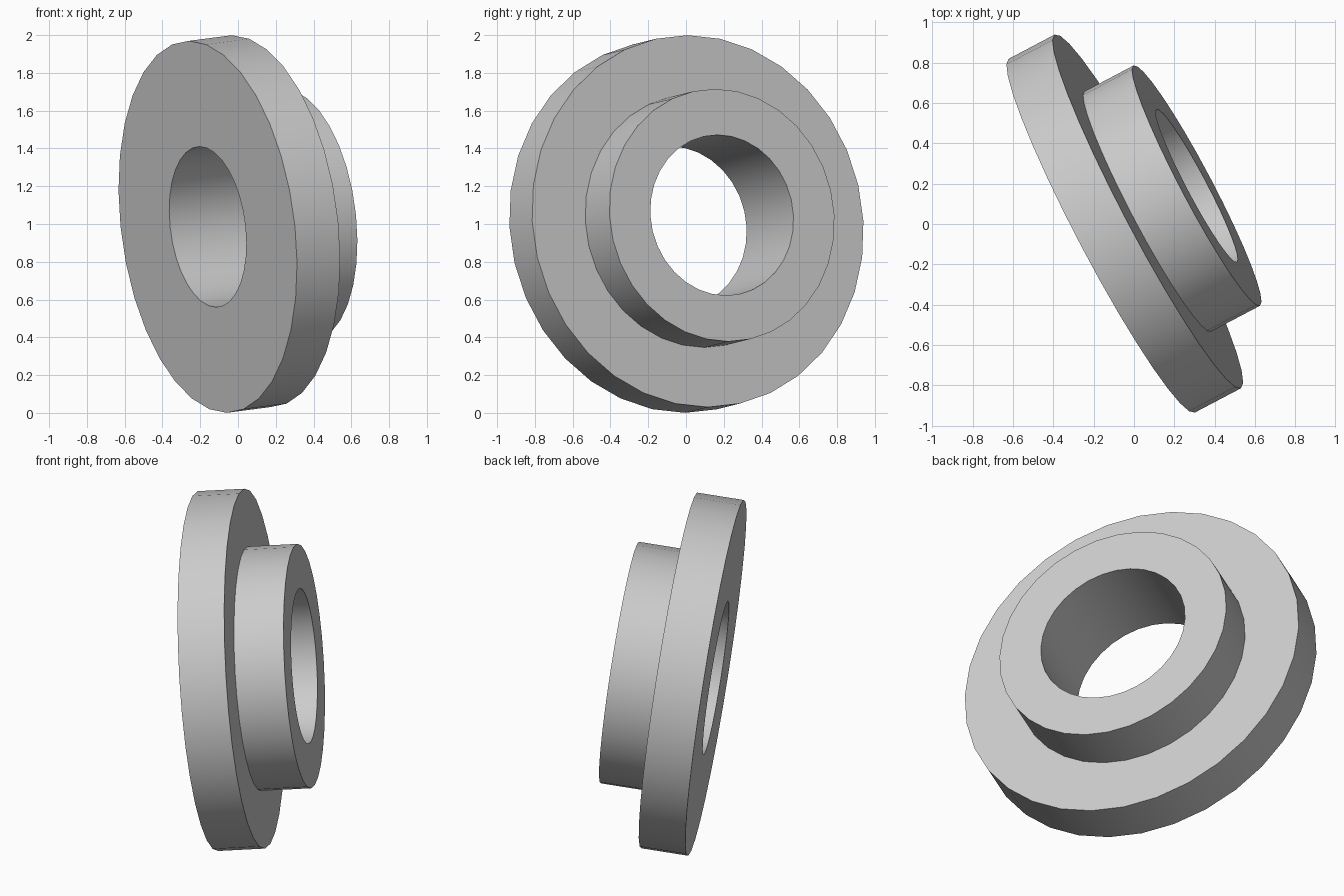
import bpy
import math
from mathutils import Vector

cube = bpy.data.objects.get("Cube")
if cube:
    bpy.data.objects.remove(cube, do_unlink=True)

SIDES = 32
AXIS = Vector((0.879, 0.463, 0.115)).normalized()
BASE = Vector((-0.16, -0.058, 0.985))

# Single plain grey
grey = bpy.data.materials.new("plain grey")
grey.use_nodes = True
colour = (0.6, 0.6, 0.6, 1)
grey.diffuse_color = colour
grey.node_tree.nodes["Principled BSDF"].inputs["Base Color"].default_value = colour

# Closed profile (radius, distance along axis): flange, hub and through bore
bore, hub, flange = 0.428, 0.673, 0.991
step, length = 0.26, 0.536
profile = [(bore, 0), (flange, 0), (flange, step),
           (hub, step), (hub, length), (bore, length)]

# Revolve the profile around the local z axis
verts, faces = [], []
count = len(profile)
for i in range(SIDES):
    a = 2 * math.pi * i / SIDES
    verts += [(r * math.cos(a), r * math.sin(a), h) for r, h in profile]
    for j in range(count):
        k, n = (j + 1) % count, (i + 1) % SIDES
        faces.append((i * count + j, n * count + j, n * count + k, i * count + k))

mesh = bpy.data.meshes.new("flanged_bushing")
mesh.from_pydata(verts, [], faces)
mesh.materials.append(grey)
mesh.update()
bushing = bpy.data.objects.new("flanged_bushing", mesh)
bpy.context.collection.objects.link(bushing)

# Tilt the axis and set it on the ground
bushing.rotation_euler = AXIS.to_track_quat('Z', 'Y').to_euler()
bushing.location = BASE

# Smooth round walls, sharp rims
bpy.ops.object.select_all(action='DESELECT')
bushing.select_set(True)
bpy.context.view_layer.objects.active = bushing
bpy.ops.object.shade_smooth_by_angle(angle=math.radians(30))
